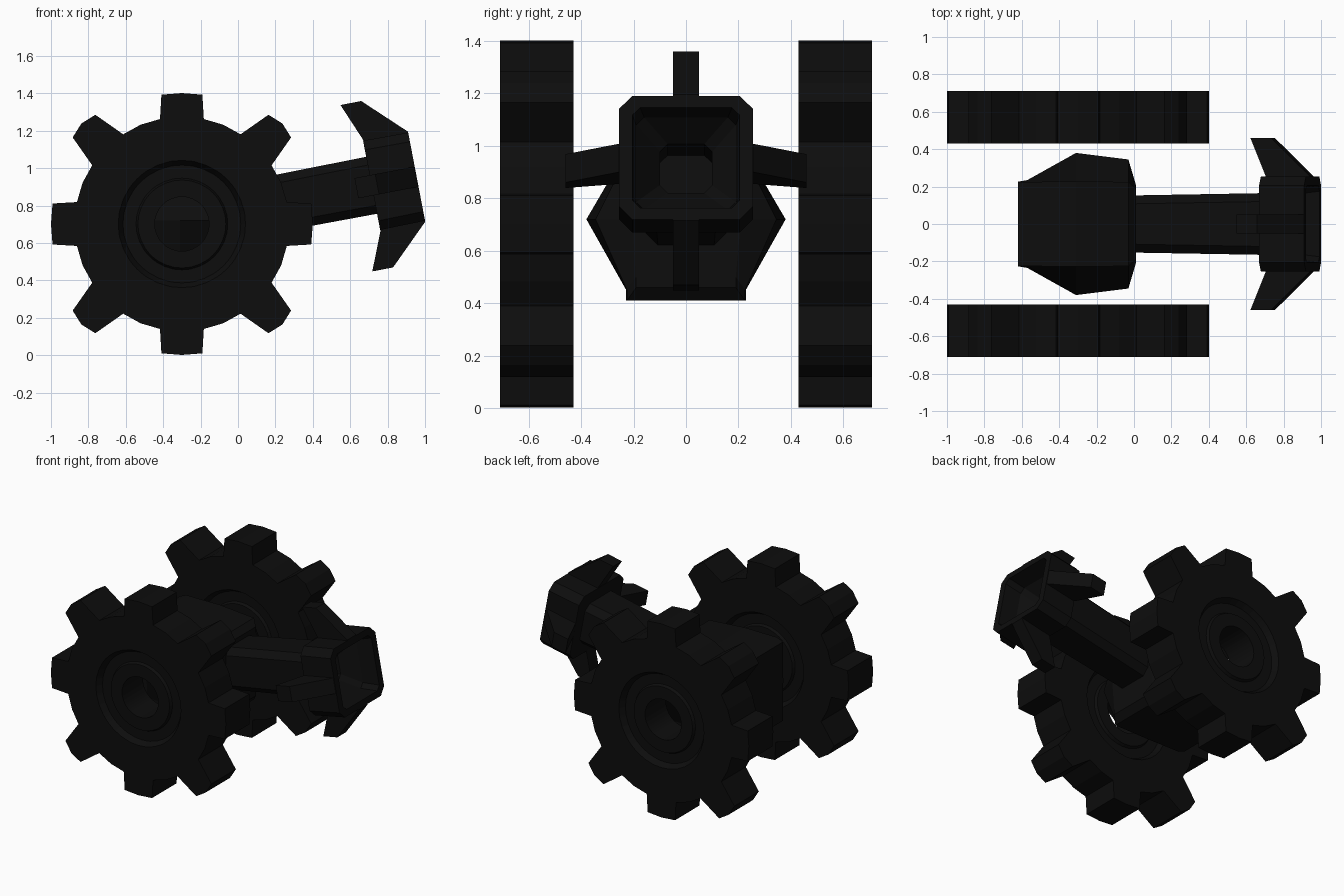
import bpy, bmesh
from math import sin, cos, radians

if "Cube" in bpy.data.objects:
    bpy.data.objects.remove(bpy.data.objects["Cube"])

mat = bpy.data.materials.new("black_metal")
mat.diffuse_color = (0.004, 0.004, 0.004, 1)
mat.use_nodes = True
mat.node_tree.nodes["Principled BSDF"].inputs["Base Color"].default_value = mat.diffuse_color


def loft(name, rings, closed=False):
    """Skin a list of equal-length point rings; cap the ends or join them in a loop."""
    bm = bmesh.new()
    vs = [[bm.verts.new(p) for p in r] for r in rings]
    n = len(vs[0])
    pairs = list(zip(vs, vs[1:])) + ([(vs[-1], vs[0])] if closed else [])
    for a, b in pairs:
        for i in range(n):
            j = (i + 1) % n
            bm.faces.new((a[i], a[j], b[j], b[i]))
    if not closed:
        bm.faces.new(vs[0])
        bm.faces.new(vs[-1])
    bmesh.ops.recalc_face_normals(bm, faces=bm.faces)
    me = bpy.data.meshes.new(name)
    bm.to_mesh(me)
    bm.free()
    me.materials.append(mat)
    ob = bpy.data.objects.new(name, me)
    bpy.context.collection.objects.link(ob)
    return ob


# Gear wheels: eight-tooth outline with a recessed hub and axle hole
CX, CZ = -0.3, 0.702
outline = []
for k in range(8):
    half, r_tip, r_mid = (6.6, 0.745, 0.76) if k % 2 else (9, 0.70, 0.70)
    for da, r in ((-11.8, 0.573), (-half, r_tip), (0, r_mid), (half, r_tip),
                  (11.8, 0.573), (22.5, 0.575)):
        outline.append((radians(45 * k + da), r))


def gear_ring(y, radius=None):
    return [(CX + (radius or r) * cos(a), y, CZ + (radius or r) * sin(a)) for a, r in outline]


for side, s in (("right", -1), ("left", 1)):
    y0, w, d = 0.57 * s, 0.14, 0.04
    loft("gear_wheel_" + side, [
        gear_ring(y0 - w), gear_ring(y0 + w),
        gear_ring(y0 + w, 0.34), gear_ring(y0 + w - d, 0.315),
        gear_ring(y0 + w - d, 0.245), gear_ring(y0 + w - 0.02, 0.235),
        gear_ring(y0 + w - 0.02, 0.145),
        gear_ring(y0 - w + 0.02, 0.145), gear_ring(y0 - w + 0.02, 0.235),
        gear_ring(y0 - w + d, 0.245), gear_ring(y0 - w + d, 0.315),
        gear_ring(y0 - w, 0.34)], closed=True)


# Central body: hexagonal sections with a bulging waist
def body_ring(x, flat, waist, top, bottom):
    return [(x, -flat, bottom), (x, flat, bottom), (x, flat, bottom + 0.04), (x, waist, 0.72),
            (x, flat, top - 0.04), (x, flat, top), (x, -flat, top), (x, -flat, top - 0.04),
            (x, -waist, 0.72), (x, -flat, bottom + 0.04)]


loft("body", [body_ring(-0.62, 0.225, 0.226, 1.0, 0.43),
              body_ring(-0.57, 0.225, 0.235, 1.02, 0.41),
              body_ring(-0.31, 0.228, 0.38, 1.02, 0.41),
              body_ring(-0.03, 0.225, 0.345, 1.0, 0.41),
              body_ring(0.01, 0.19, 0.21, 0.96, 0.46)])


# Tilted frame of the barrel: u along the axis, y across, v upward
def tilt(u, y, v):
    return (0.955 + 0.982 * u - 0.188 * v, y, 0.955 + 0.188 * u + 0.982 * v)


def barrel_ring(u, w, h, c):
    pts = [(w, h - c), (w - c, h), (c - w, h), (-w, h - c),
           (-w, c - h), (c - w, -h), (w - c, -h), (w, c - h)]
    return [tilt(u, y, v) for y, v in pts]


# Barrel and square hollow muzzle in one skin
loft("barrel", [barrel_ring(*a) for a in (
    (-1.0, 0.152, 0.15, 0.045), (-0.245, 0.165, 0.155, 0.045),
    (-0.245, 0.255, 0.243, 0.05), (0, 0.255, 0.24, 0.05),
    (0, 0.205, 0.195, 0.03), (-0.12, 0.19, 0.18, 0.03),
    (-0.22, 0.1, 0.095, 0.03), (-0.45, 0.1, 0.095, 0.03))])

# Four swept-back claws around the muzzle
claw = [(0, 0.215), (0, 0.245), (-0.215, 0.453), (-0.328, 0.453), (-0.243, 0.245), (-0.243, 0.215)]
for name, s in (("top", 1), ("bottom", -1)):
    loft("claw_" + name, [[tilt(u, y, s * r) for u, r in claw] for y in (-0.05, 0.05)])
for name, s in (("right", -1), ("left", 1)):
    loft("claw_" + name, [[tilt(u, s * (r + 0.006), v) for u, r in claw] for v in (-0.055, 0.055)])
